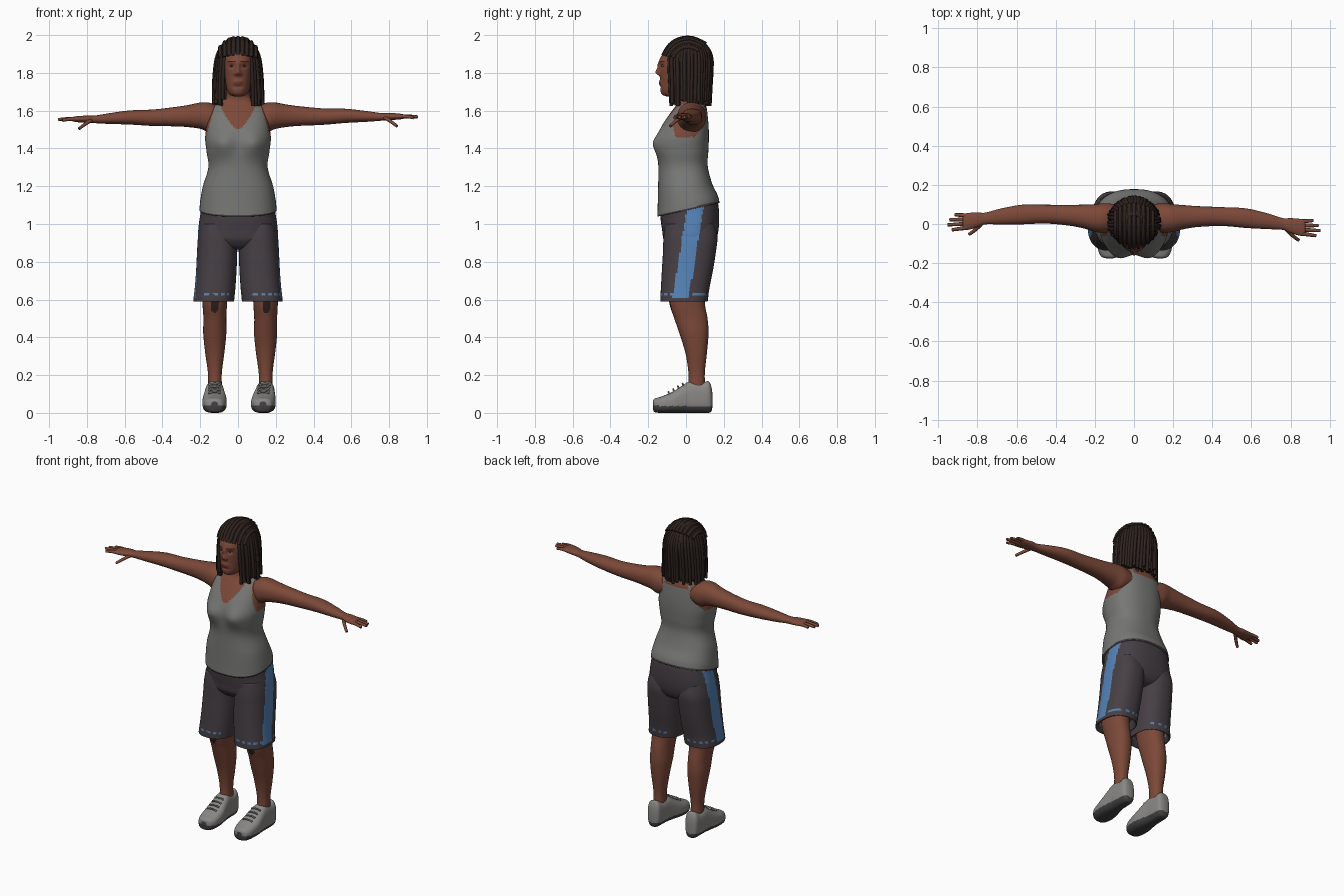
import bpy, bmesh, math, random
from math import sin, cos, pi, exp, radians

if "Cube" in bpy.data.objects:
    bpy.data.objects.remove(bpy.data.objects["Cube"])

random.seed(4)


def mat(name, r, g, b):
    m = bpy.data.materials.new(name)
    m.diffuse_color = (r, g, b, 1)
    m.use_nodes = True
    m.node_tree.nodes["Principled BSDF"].inputs["Base Color"].default_value = m.diffuse_color
    return m


SKIN = mat("brown skin", .20, .066, .040)
LIPS = mat("lips", .15, .038, .028)
GREY = mat("grey cotton", .185, .185, .18)
DARK = mat("charcoal fabric", .062, .050, .058)
BLUE = mat("blue trim", .09, .225, .47)
HAIR = mat("dark hair", .027, .016, .013)
SHOE = mat("light grey shoe", .25, .245, .235)
SOLE = mat("dark sole", .055, .052, .052)
EYE = mat("eye white", .36, .30, .27)


def finish(name, bm, mats, rule=None):
    """Colour faces by a rule (-1 deletes the face) and make a smooth object."""
    bmesh.ops.recalc_face_normals(bm, faces=bm.faces)
    gone = []
    for f in bm.faces:
        f.smooth = True
        i = rule(*f.calc_center_median()) if rule else 0
        if i < 0:
            gone.append(f)
        else:
            f.material_index = i
    bmesh.ops.delete(bm, geom=gone, context='FACES')
    me = bpy.data.meshes.new(name)
    bm.to_mesh(me)
    bm.free()
    for m in mats:
        me.materials.append(m)
    ob = bpy.data.objects.new(name, me)
    bpy.context.collection.objects.link(ob)
    return ob


def loft(name, rows, axis, mats, rule=None, fn=None, seg=48, sub=6, p=2.2, caps=True):
    """Smooth skin through rows of (position on axis, min1, max1, min2, max2)."""
    pts = []
    for i in range(len(rows) - 1):
        a, b, c, d = (rows[max(0, min(len(rows) - 1, i + k))] for k in (-1, 0, 1, 2))
        for j in range(sub):
            t = j / sub
            pts.append([.5 * (2 * q + (r - o) * t + (2 * o - 5 * q + 4 * r - s) * t * t
                              + (3 * q - o - 3 * r + s) * t ** 3) for o, q, r, s in zip(a, b, c, d)])
    pts.append(rows[-1])
    bm = bmesh.new()
    rings = []
    for t, u0, u1, v0, v1 in pts:
        ring = []
        for k in range(seg):
            c, s = cos(2 * pi * k / seg), sin(2 * pi * k / seg)
            u = (u0 + u1) / 2 + (u1 - u0) / 2 * math.copysign(abs(c) ** (2 / p), c)
            v = (v0 + v1) / 2 + (v1 - v0) / 2 * math.copysign(abs(s) ** (2 / p), s)
            co = {'x': (t, u, v), 'y': (u, t, v), 'z': (u, v, t)}[axis]
            ring.append(bm.verts.new(fn(*co) if fn else co))
        rings.append(ring)
    for a, b in zip(rings, rings[1:]):
        for k in range(seg):
            n = (k + 1) % seg
            bm.faces.new((a[k], a[n], b[n], b[k]))
    if caps:
        bm.faces.new(rings[0])
        bm.faces.new(rings[-1])
    return finish(name, bm, mats, rule)


def ball(name, c, r, m, rule=None, n=16):
    bm = bmesh.new()
    bmesh.ops.create_uvsphere(bm, u_segments=n * 2, v_segments=n, radius=1)
    for v in bm.verts:
        v.co = [c[i] + r[i] * v.co[i] for i in range(3)]
    return finish(name, bm, [m], rule)


def tubes(name, paths, radius, m, taper=.7):
    """Round strands along smooth paths, joined into one mesh."""
    cu = bpy.data.curves.new(name, 'CURVE')
    cu.dimensions, cu.bevel_depth, cu.bevel_resolution, cu.use_fill_caps = '3D', radius, 2, True
    for path in paths:
        sp = cu.splines.new('NURBS')
        sp.points.add(len(path) - 1)
        for i, (q, co) in enumerate(zip(sp.points, path)):
            q.co, q.radius = (*co, 1), 1 + (taper - 1) * i / (len(path) - 1)
        sp.order_u, sp.use_endpoint_u, sp.resolution_u, sp.use_smooth = 3, True, 4, True
    cu.materials.append(m)
    ob = bpy.data.objects.new(name, cu)
    bpy.context.collection.objects.link(ob)
    bpy.ops.object.select_all(action='DESELECT')
    ob.select_set(True)
    bpy.context.view_layer.objects.active = ob
    bpy.ops.object.convert(target='MESH')


def bump(x, z, cx, cz, sx, sz):
    return exp(-((x - cx) / sx) ** 2 - ((z - cz) / sz) ** 2)


def clamp(t):
    return max(0, min(1, t))


# Torso, shoulders and neck: a tank top with bare skin at neckline and armholes
def torso_shape(x, y, z):
    if y < 0:
        y -= .034 * bump(abs(x), z, .085, 1.425, .065, .06)
    return x, y, z + .22 * y * clamp((1.4 - z) / .33)


def torso_colour(x, y, z):
    a, front = abs(x), y < .03
    if z < 1.07 + .22 * y + .012:
        return 2
    if front and z > 1.5 and a < .09 * ((z - 1.5) / .12) ** .6 or z > 1.6 and a < .085 and not front:
        return 1
    edge = .168 - (z - 1.47) * .3 if front else max(.1, .17 - (z - 1.45) * .6)
    return int(z > 1.46 and a > edge or z > 1.66)


loft("torso", [(1.072, -.204, .204, -.152, .178), (1.12, -.20, .20, -.150, .168),
               (1.2, -.186, .186, -.148, .137), (1.3, -.157, .157, -.146, .115),
               (1.38, -.166, .166, -.150, .118), (1.45, -.174, .174, -.148, .121),
               (1.51, -.168, .168, -.132, .12), (1.56, -.162, .162, -.102, .116),
               (1.61, -.148, .148, -.066, .11), (1.64, -.105, .105, -.045, .10),
               (1.67, -.07, .07, -.04, .085), (1.71, -.06, .06, -.05, .075), (1.77, -.058, .058, -.05, .07)],
     'z', [GREY, SKIN, DARK], torso_colour, torso_shape, seg=112, sub=8, p=2.35)


# Shorts with side stripes and dashed blue trim above the hem
def shorts_colour(x, y, z):
    if abs(x) > .14 and abs(y + .03 - (z - .6) * .163) < .043 and z > .612:
        return 1
    if .624 < z < .636 and abs(x) > .05 and sin(x * 150 + y * 90) > -.2:
        return 1
    return 0


loft("shorts_hips", [(1.09, -.196, .196, -.135, .165), (1.05, -.199, .199, -.134, .173),
                     (.98, -.209, .209, -.126, .175), (.92, -.208, .208, -.118, .162),
                     (.88, -.16, .16, -.09, .13), (.865, -.09, .09, -.05, .08)],
     'z', [DARK, BLUE], shorts_colour, lambda x, y, z: (x, y, z + .22 * y * clamp((z - .9) / .15)),
     seg=112, sub=8, p=2.4)
for s, side in ((-1, "left"), (1, "right")):
    rows = [(1.0, .02, .20, -.11, .15), (.93, .004, .212, -.119, .166), (.85, .004, .217, -.122, .158),
            (.75, .008, .222, -.128, .142), (.66, .014, .229, -.133, .124), (.60, .02, .236, -.136, .116),
            (.59, .022, .234, -.134, .114), (.60, .032, .222, -.122, .104), (.64, .04, .215, -.115, .1)]
    rows = [(z, *sorted((s * a, s * b)), c, d) for z, a, b, c, d in rows]
    loft("shorts_leg_" + side, rows, 'z', [DARK, BLUE], shorts_colour, seg=96, sub=9, p=2.4)

    # Bare leg, with the dark patch under the shorts
    x0 = -.122 if s < 0 else .147
    loft("leg_" + side, [(.70, -.07, .07, -.10, .10), (.58, -.066, .064, -.088, .10),
                         (.5, -.061, .06, -.062, .114), (.42, -.062, .06, -.035, .119),
                         (.32, -.052, .05, -.004, .111), (.22, -.038, .037, .012, .10),
                         (.15, -.036, .036, .012, .10), (.08, -.035, .035, .01, .10)],
         'z', [SKIN, HAIR], lambda x, y, z: int(y < -.02 and z > .525 + abs(x - x0 * 1.02) and abs(x - x0 * 1.02) < .021),
         lambda x, y, z: (x + x0, y, z), seg=64, sub=8)

    # Running shoe with dark sole and laces
    def toe_in(x, y, z):
        return x + x0 - (.015 * clamp(-y / .15 + .3) if s > 0 else .002), y, z
    loft("shoe_" + side, [(-.175, -.018, .018, .02, .06), (-.166, -.043, .043, .004, .075),
                          (-.13, -.06, .06, 0, .087), (-.07, -.064, .064, 0, .112),
                          (-.015, -.056, .056, 0, .148), (.025, -.05, .05, 0, .168),
                          (.08, -.047, .047, 0, .158), (.118, -.043, .043, 0, .168),
                          (.134, -.032, .032, .008, .14), (.14, -.012, .012, .03, .10)],
         'y', [SHOE, SOLE], lambda x, y, z: int(z < .036 + .1 * max(0, -y - .13)), toe_in, seg=64, sub=7, p=2.8)
    tubes("laces_" + side, [[toe_in(k * .032, y, .104 + (y + .09) * .58) if k else
                             toe_in(0, y - .006, .119 + (y + .09) * .58) for k in (-1, 0, 1)]
                            for y in (-.09, -.065, -.04, -.015)], .005, SHOE, 1)

    # Arm, held out sideways; the left one drifts back and down a little
    def pose(x, y, z):
        k = clamp((abs(x) - .2) / .6) if s < 0 else 0
        return x, y + .03 * k, z - .014 * k
    arm = [(.09, -.03, .10, 1.51, 1.62), (.15, -.045, .106, 1.488, 1.642), (.2, -.04, .101, 1.504, 1.643),
           (.26, -.025, .096, 1.514, 1.632), (.33, -.015, .091, 1.52, 1.623), (.45, -.01, .086, 1.525, 1.612),
           (.57, -.02, .08, 1.535, 1.61), (.68, -.026, .055, 1.541, 1.598), (.76, -.03, .03, 1.547, 1.587),
           (.80, -.046, .03, 1.55, 1.588), (.85, -.06, .026, 1.553, 1.585), (.875, -.056, .02, 1.557, 1.581)]
    loft("arm_" + side, [(s * r[0], *r[1:]) for r in arm], 'x', [SKIN], None, pose, seg=40)
    fingers = [[(.85, y0, 1.569), (.89, (y0 + y1) / 2, 1.573), (x1, y1, z1)] for y0, x1, y1, z1 in
               ((-.048, .93, -.06, 1.562), (-.028, .952, -.034, 1.567),
                (-.007, .943, -.008, 1.567), (.013, .915, .018, 1.565))]
    fingers.append([(.775, -.02, 1.565), (.80, -.055, 1.55), (.842, -.083, 1.518)])
    tubes("fingers_" + side, [[pose(s * x, y, z) for x, y, z in f] for f in fingers], .0115, SKIN)


# Head with sculpted nose, lips, brows and eye sockets
def face_shape(x, y, z):
    if y < -.04:
        a = abs(x)
        y -= .021 * bump(x, z, 0, 1.803, .013, .016) + .011 * bump(x, z, 0, 1.835, .011, .028)
        y -= .009 * bump(a, z, .014, 1.795, .008, .009) + .008 * bump(x, z, 0, 1.747, .026, .014)
        y += .009 * bump(a, z, .033, 1.836, .016, .011) - .003 * bump(a, z, .035, 1.86, .025, .009)
        y += .004 * bump(x, z, 0, 1.725, .025, .007)
    return x, y, z


def face_colour(x, y, z):
    if y < -.1 and ((x / .027) ** 2 + ((z - 1.746) / .011) ** 2) < 1:
        return 1
    return 2 if y < -.08 and .014 < abs(x) < .056 and abs(z - 1.862 + abs(abs(x) - .035) * .15) < .0035 else 0


loft("head", [(1.675, -.02, .02, -.10, -.04), (1.685, -.044, .044, -.126, .02), (1.71, -.06, .06, -.136, .06),
              (1.75, -.072, .072, -.136, .09), (1.80, -.08, .08, -.138, .105), (1.85, -.083, .083, -.14, .11),
              (1.89, -.08, .08, -.13, .11), (1.93, -.062, .062, -.09, .09), (1.96, -.02, .02, -.03, .03)],
     'z', [SKIN, LIPS, HAIR], face_colour, face_shape, seg=128, sub=12, p=2.2)
for s, side in ((-1, "left"), (1, "right")):
    ball("eye_" + side, (s * .034, -.119, 1.836), (.014, .009, .0055), EYE, n=8)
    ball("iris_" + side, (s * .034, -.1255, 1.836), (.0055, .004, .0052), HAIR, n=8)

# Hair: scalp cap, inner mass, rows over the crown and hanging locks
ball("hair_cap", (0, .01, 1.865), (.117, .132, .121), HAIR,
     lambda x, y, z: 0 if z > 1.897 or (y > -.065 and z > 1.77) else -1, n=32)
loft("hair_mass", [(1.9, -.105, .105, -.09, .12), (1.8, -.118, .118, -.09, .125), (1.65, -.122, .122, -.09, .122)],
     'z', [HAIR], lambda x, y, z: -1 if y < -.045 else 0, caps=False)
rows = []
for i in range(-4, 5):
    f = i / 5
    g = math.sqrt(1 - f * f)
    rows.append([(.117 * f, .01 - .134 * g * cos(radians(t)), 1.865 + .124 * g * sin(radians(t)))
                 for t in (12, 35, 60, 85, 110, 135)])
tubes("hair_rows", rows, .011, HAIR, 1)
locks = []
for count, size in ((34, 1), (26, .87)):
    for i in range(count):
        a = radians(38 + 284 * i / (count - 1) + random.uniform(-2, 2))
        end = 1.62 + random.uniform(0, .045)
        prof = [(.03, .03, 1.98), (.075, .085, 1.955), (.112, .125, 1.89), (.123, .124, 1.81), (.129, .119, 1.73),
                (.131 + random.uniform(-.004, .004), .117 + random.uniform(-.005, .005), end)]
        locks.append([(size * rx * sin(a), .012 - size * ry * cos(a), z) for rx, ry, z in prof])
tubes("hair_locks", locks, .0125, HAIR, .75)
